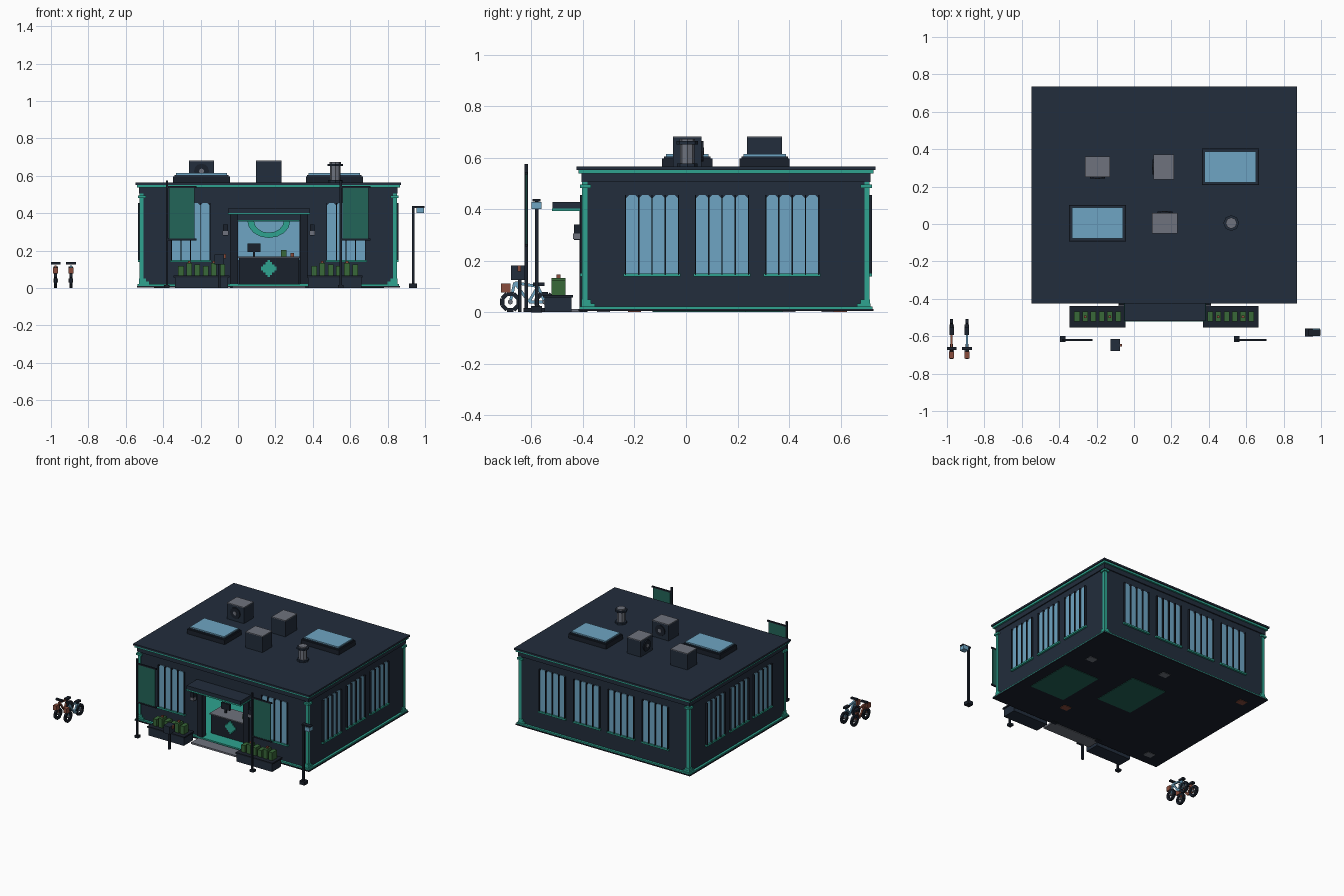
import bpy, bmesh, math
from mathutils import Matrix, Vector

if "Cube" in bpy.data.objects:
    bpy.data.objects.remove(bpy.data.objects["Cube"])


def material(name, red, green, blue):
    mat = bpy.data.materials.new(name)
    mat.use_nodes = True
    linear = [((c / 255 + 0.055) / 1.055) ** 2.4 for c in (red, green, blue)] + [1]
    mat.diffuse_color = linear
    mat.node_tree.nodes["Principled BSDF"].inputs["Base Color"].default_value = linear
    return mat


NAVY = material("navy", 34, 45, 60)
BLACK = material("dark_slate", 26, 33, 44)
TEAL = material("teal", 46, 164, 144)
FLAG = material("deep_green", 34, 101, 88)
GLASS = material("glass_blue", 110, 165, 195)
GREY = material("grey", 110, 114, 125)
LEAF = material("leaf_green", 56, 104, 56)
RUST = material("rust", 136, 76, 60)


class Part:
    """Collects boxes and prisms into one named object."""

    def __init__(self, name):
        self.name, self.bm, self.mats = name, bmesh.new(), []

    def paint(self, faces, mat):
        if mat not in self.mats:
            self.mats.append(mat)
        for face in faces:
            face.material_index = self.mats.index(mat)

    def box(self, mat, x, y, z):
        low, high = Vector((x[0], y[0], z[0])), Vector((x[1], y[1], z[1]))
        place = Matrix.Translation((low + high) / 2) @ Matrix.Diagonal((*(high - low), 1))
        made = bmesh.ops.create_cube(self.bm, size=1, matrix=place)
        self.paint({f for v in made["verts"] for f in v.link_faces}, mat)
        return self

    def block(self, mat, centre, size):
        return self.box(mat, *[(c - s / 2, c + s / 2) for c, s in zip(centre, size)])

    def rod(self, mat, centre, radius, depth, axis="Z", sides=8):
        turn = {"X": Matrix.Rotation(math.pi / 2, 4, "Y"),
                "Y": Matrix.Rotation(math.pi / 2, 4, "X"), "Z": Matrix()}[axis]
        made = bmesh.ops.create_cone(self.bm, cap_ends=True, segments=sides, radius1=radius,
                                     radius2=radius, depth=depth,
                                     matrix=Matrix.Translation(centre) @ turn)
        self.paint({f for v in made["verts"] for f in v.link_faces}, mat)
        return self

    def beam(self, mat, start, end, thick):
        a, b = Vector(start), Vector(end)
        place = (Matrix.Translation((a + b) / 2) @ (b - a).to_track_quat("Z", "Y").to_matrix().to_4x4()
                 @ Matrix.Diagonal((thick, thick, (b - a).length, 1)))
        made = bmesh.ops.create_cube(self.bm, size=1, matrix=place)
        self.paint({f for v in made["verts"] for f in v.link_faces}, mat)
        return self

    def prism(self, mat, outline, y0, y1):
        face = self.bm.faces.new([self.bm.verts.new((x, y0, z)) for x, z in outline])
        made = bmesh.ops.extrude_face_region(self.bm, geom=[face])["geom"]
        verts = [g for g in made if isinstance(g, bmesh.types.BMVert)]
        bmesh.ops.translate(self.bm, vec=(0, y1 - y0, 0), verts=verts)
        self.paint({f for v in list(face.verts) + verts for f in v.link_faces}, mat)
        return self

    def done(self):
        bmesh.ops.recalc_face_normals(self.bm, faces=self.bm.faces)
        mesh = bpy.data.meshes.new(self.name)
        self.bm.to_mesh(mesh)
        self.bm.free()
        for mat in self.mats:
            mesh.materials.append(mat)
        obj = bpy.data.objects.new(self.name, mesh)
        bpy.context.collection.objects.link(obj)
        return obj


# Building shell, hollow, with an open doorway
CX, CY, HX, HY = 0.162, 0.155, 0.683, 0.553
W, E, S, N = CX - HX, CX + HX, CY - HY, CY + HY
DOOR, HEAD, T = (0, 0.33), 0.355, 0.03
walls = Part("walls")
walls.box(NAVY, (W, W + T), (S, N), (0.01, 0.54)).box(NAVY, (E - T, E), (S, N), (0.01, 0.54))
walls.box(NAVY, (W, E), (N - T, N), (0.01, 0.54))
walls.box(NAVY, (W, DOOR[0]), (S, S + T), (0.01, 0.54))
walls.box(NAVY, (DOOR[1], E), (S, S + T), (0.01, 0.54))
walls.box(NAVY, DOOR, (S, S + T), (HEAD, 0.54)).done()


def slab(name, mat, grow, z):
    Part(name).box(mat, (W - grow, E + grow), (S - grow, N + grow), z).done()


slab("floor", BLACK, 0.02, (0.004, 0.012))
slab("base_trim", TEAL, 0.016, (0.012, 0.022))
slab("cornice_band", NAVY, 0.008, (0.505, 0.538))
slab("cornice_trim", TEAL, 0.02, (0.538, 0.552))
slab("roof", NAVY, 0.027, (0.552, 0.565))

# Teal corner posts with stepped brackets
corners = Part("corner_trim")
for x, sx in ((W, 1), (E, -1)):
    for y, sy in ((S, 1), (N, -1)):
        for width, out, z in ((0.016, 0.005, (0.02, 0.54)), (0.045, 0.008, (0.02, 0.034)),
                              (0.03, 0.007, (0.034, 0.05)), (0.03, 0.014, (0.482, 0.495))):
            corners.box(TEAL, sorted((x - sx * out, x + sx * width)),
                        sorted((y - sy * out, y + sy * width)), z)
corners.done()

# Window group: four clipped panes, mullions and a sill, shared by every wall
pane, half, low, top = 0.0515, 0.103, 0.15, 0.455
window = Part("window")
for i in range(4):
    a, b = -half + i * pane + 0.002, -half + (i + 1) * pane - 0.002
    window.prism(GLASS, [(a, low), (b, low), (b, top - 0.012), (b - 0.012, top),
                         (a + 0.012, top), (a, top - 0.012)], -0.004, 0.01)
for i in range(5):
    window.block(BLACK, (-half + i * pane, -0.005, 0.3), (0.005, 0.018, 0.31))
window.box(TEAL, (-half - 0.008, half + 0.008), (-0.014, 0.01), (0.138, low))
first = window.done()
spots = [(CX + k * 0.277, N, math.pi) for k in (-1.5, -0.5, 0.5, 1.5)]
spots += [(CX + k * 0.277, S, 0) for k in (-1.5, 1.5)]
spots += [(x, 0.14 + k * 0.272, turn) for k in (-1, 0, 1)
          for x, turn in ((E, math.pi / 2), (W, -math.pi / 2))]
for i, (x, y, turn) in enumerate(spots):
    obj = first if i == 0 else first.copy()
    if i:
        bpy.context.collection.objects.link(obj)
    obj.location, obj.rotation_euler = (x, y, 0), (0, 0, turn)

# Entrance: frame, canopy, step, lamps
MID = 0.165
entry = Part("entrance")
for side in (-1, 1):
    entry.block(BLACK, (MID + side * 0.187, S, 0.2), (0.042, 0.03, 0.4))
entry.box(TEAL, DOOR, (S - 0.012, S), (HEAD, HEAD + 0.01))
entry.box(NAVY, (-0.052, 0.382), (S - 0.12, S), (0.402, 0.428))
entry.box(TEAL, (-0.054, 0.384), (S - 0.122, S), (0.392, 0.402))
entry.box(GREY, (-0.03, 0.36), (S - 0.1, S), (0, 0.012)).done()
sconces = Part("wall_lamps")
for side in (-1, 1):
    x = MID + side * 0.232
    sconces.block(BLACK, (x, S - 0.018, 0.31), (0.026, 0.036, 0.06))
    sconces.block(GREY, (x, S - 0.025, 0.295), (0.03, 0.03, 0.02))
sconces.done()

# Interior: counter with emblem, screen, hanging arch, rear glazing
counter = Part("counter").box(BLACK, (0.005, 0.325), (-0.32, -0.2), (0.012, 0.16))
counter.box(GREY, (0, 0.33), (-0.33, -0.19), (0.16, 0.168))
for k in range(-3, 4):
    reach = 0.046 - abs(k) * 0.012
    counter.block(TEAL, (MID + k * 0.012, -0.322, 0.105), (0.012, 0.006, reach * 2))
counter.block(BLACK, (0.085, -0.26, 0.215), (0.07, 0.015, 0.045))
counter.block(BLACK, (0.085, -0.26, 0.18), (0.012, 0.012, 0.03))
counter.block(LEAF, (0.245, -0.26, 0.185), (0.03, 0.03, 0.035))
counter.block(RUST, (0.29, -0.26, 0.178), (0.02, 0.02, 0.02)).done()
arch = Part("hanging_arch")
ring = [(r * math.cos(a), r * math.sin(a)) for r, order in ((0.115, 1), (0.08, -1))
        for a in [math.pi + math.pi * k / 8 for k in range(9)][::order]]
arch.prism(TEAL, [(MID + x, HEAD + 0.005 + z * 0.8) for x, z in ring], 0.1, 0.12).done()
Part("rear_glazing").box(GLASS, DOOR, (N - T - 0.008, N - T), (0.15, 0.45)).done()
rugs = Part("floor_inlays")
for x, y in ((0.64, 0.05), (0.194, 0.206)):
    rugs.block(FLAG, (x, y, 0.003), (0.28, 0.36, 0.004))
for mat, x, y in ((RUST, 0.42, -0.2), (RUST, -0.42, 0.6), (GREY, -0.4, -0.32),
                  (GREY, 0.2, 0.55), (GREY, 0.7, 0.4)):
    rugs.block(mat, (x, y, 0.003), (0.06, 0.05, 0.004))
rugs.done()

# Rooftop skylights
for name, x, y in (("skylight_front", -0.195, 0.005), ("skylight_rear", 0.515, 0.305)):
    light = Part(name).block(BLACK, (x, y, 0.58), (0.305, 0.195, 0.035))
    light.block(NAVY, (x, y, 0.6), (0.29, 0.18, 0.01))
    light.block(GLASS, (x, y, 0.608), (0.275, 0.165, 0.012)).done()

# Rooftop cooling units with a fan on one side
for name, x, y, dx, dy in (("cooler_west", -0.195, 0.305, 0, -1), ("cooler_rear", 0.16, 0.305, -1, 0),
                           ("cooler_front", 0.165, 0.005, 0, 1)):
    sx, sy = (0.135, 0.11) if dy else (0.11, 0.135)
    unit = Part(name).block(NAVY, (x, y, 0.62), (sx, sy, 0.115))
    unit.block(GREY, (x, y, 0.68), (sx, sy, 0.006))
    hub = (x + dx * sx / 2, y + dy * sy / 2, 0.625)
    axis = "Y" if dy else "X"
    unit.rod(BLACK, hub, 0.04, 0.014, axis, 12).rod(GREY, hub, 0.014, 0.02, axis).done()

# Vent pipe
vent = Part("vent_pipe").rod(NAVY, (0.52, 0.005, 0.57), 0.04, 0.015)
vent.rod(GREY, (0.52, 0.005, 0.61), 0.028, 0.1).rod(NAVY, (0.52, 0.005, 0.658), 0.042, 0.012)
vent.rod(GREY, (0.52, 0.005, 0.668), 0.03, 0.01).done()

# Banners on poles
for name, x in (("banner_right", -0.38), ("banner_left", 0.55)):
    banner = Part(name).block(BLACK, (x, -0.62, 0.288), (0.012, 0.012, 0.575))
    banner.block(BLACK, (x, -0.615, 0.008), (0.03, 0.03, 0.016))
    for z in (0.26, 0.54):
        banner.block(BLACK, (x + 0.08, -0.62, z), (0.155, 0.01, 0.01))
    banner.box(FLAG, (x + 0.01, x + 0.147), (-0.623, -0.617), (0.265, 0.537)).done()

# Planters with shrubs
for name, x in (("planter_right", -0.195), ("planter_left", 0.517)):
    tub = Part(name).block(NAVY, (x, -0.497, 0.03), (0.285, 0.105, 0.06))
    tub.block(BLACK, (x, -0.497, 0.062), (0.298, 0.115, 0.01))
    for i in range(6):
        sx, height = x - 0.11 + i * 0.044, 0.05 + 0.016 * ((i * 2) % 3) / 2
        tub.block(LEAF, (sx, -0.495, 0.067 + height / 2), (0.03, 0.055, height))
        if i % 3 == 1:
            tub.block(RUST, (sx, -0.495, 0.072 + height), (0.014, 0.014, 0.016))
    tub.done()

# Street lamp
lamp = Part("street_lamp").block(BLACK, (0.936, -0.58, 0.012), (0.042, 0.042, 0.025))
lamp.block(BLACK, (0.936, -0.58, 0.22), (0.014, 0.014, 0.43))
lamp.block(BLACK, (0.963, -0.58, 0.434), (0.068, 0.03, 0.01))
lamp.block(GLASS, (0.975, -0.58, 0.414), (0.04, 0.04, 0.028)).done()

# Mailbox
post = Part("mailbox").block(BLACK, (-0.1, -0.645, 0.065), (0.014, 0.014, 0.13))
post.block(NAVY, (-0.1, -0.648, 0.153), (0.05, 0.064, 0.055))
post.block(RUST, (-0.07, -0.648, 0.17), (0.01, 0.014, 0.024)).done()

# Bicycles
for name, x, paint in (("bicycle_outer", -0.975, RUST), ("bicycle_inner", -0.893, GLASS)):
    bike = Part(name)
    front, rear, seat, head = (x, -0.682, 0.04), (x, -0.548, 0.04), (x, -0.575, 0.1), (x, -0.665, 0.115)
    for hub in (front, rear):
        rim = [Vector((x, hub[1] + 0.034 * math.cos(a), 0.04 + 0.034 * math.sin(a)))
               for a in [math.pi / 8 + math.pi * k / 4 for k in range(8)]]
        for a, b in zip(rim, rim[1:] + rim[:1]):
            bike.beam(BLACK, a, b, 0.016)
        bike.rod(GREY, hub, 0.01, 0.024, "X")
    for a, b in ((front, head), (head, (x, -0.61, 0.04)), ((x, -0.61, 0.04), rear),
                 ((x, -0.61, 0.04), seat), (seat, head), (seat, rear)):
        bike.beam(paint, a, b, 0.011)
    bike.block(BLACK, (x, -0.572, 0.108), (0.024, 0.045, 0.014))
    bike.block(BLACK, (x, -0.665, 0.133), (0.052, 0.016, 0.012))
    bike.block(RUST, (x, -0.7, 0.094), (0.026, 0.036, 0.034)).done()
